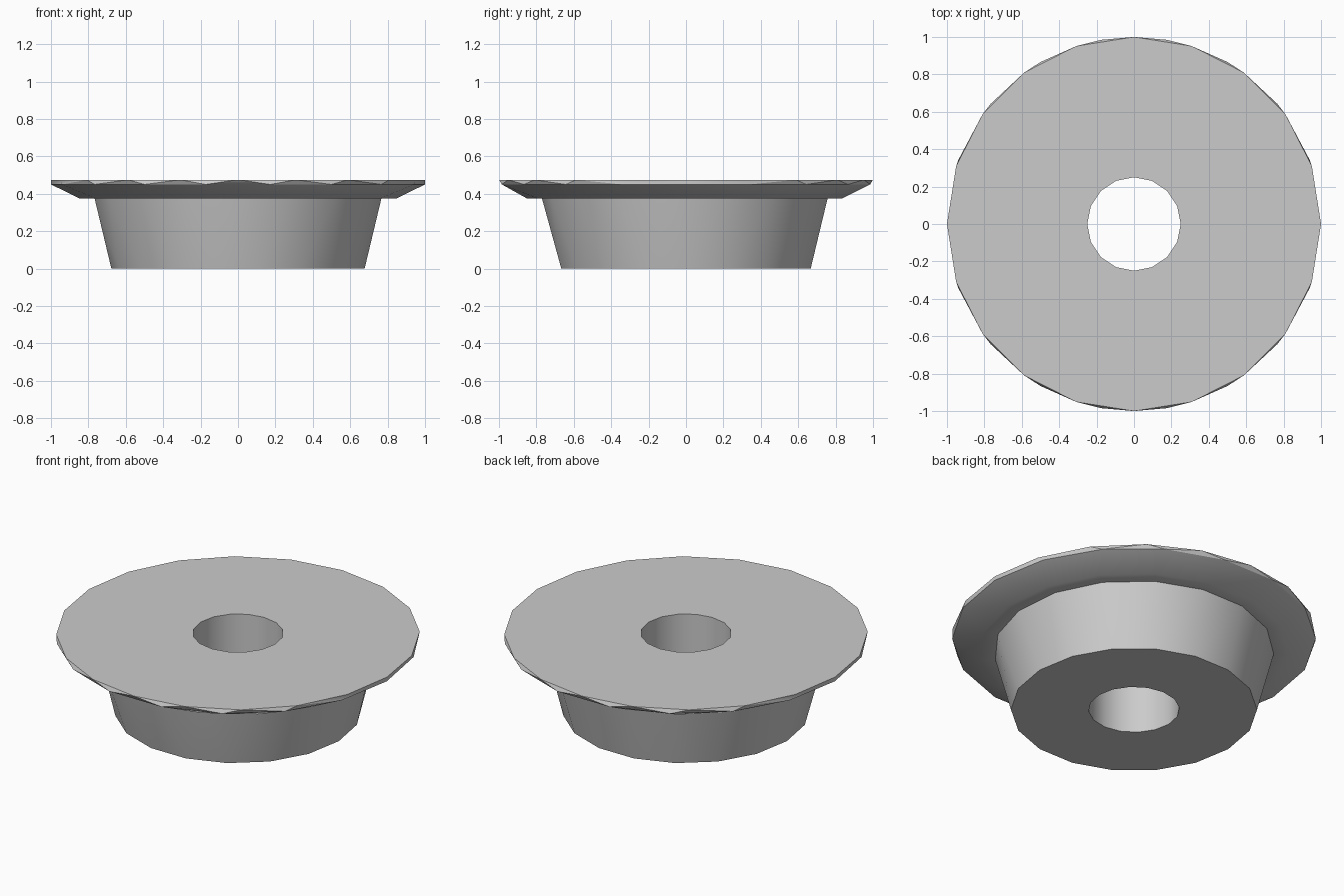
import bpy
import bmesh
from math import cos, sin, pi, radians

cube = bpy.data.objects.get("Cube")
if cube:
    bpy.data.objects.remove(cube, do_unlink=True)

# Plain grey metal
grey = bpy.data.materials.new("plain grey")
grey.use_nodes = True
colour = (0.6, 0.6, 0.6, 1)
grey.diffuse_color = colour
grey.node_tree.nodes["Principled BSDF"].inputs["Base Color"].default_value = colour

# Closed section around the axis: radius, height, sides, start angle
SECTION = [
    (0.25, 0.475, 16, 0),     # bore top
    (1.00, 0.475, 20, 0),     # rim top
    (1.00, 0.45, 18, 0),      # rim bottom
    (0.85, 0.375, 17, -90),   # end of bevel
    (0.77, 0.375, 17, -90),   # hub top
    (0.677, 0.0, 18, 0),      # hub foot
    (0.25, 0.0, 16, 0),       # bore foot
]


def add_ring(bm, radius, z, sides, start):
    verts = []
    for i in range(sides):
        a = radians(start) + 2 * pi * i / sides
        verts.append(bm.verts.new((radius * cos(a), radius * sin(a), z)))
    return verts


def stitch(bm, low, high):
    """Join two rings, advancing along whichever lags in angle."""
    (ring_a, start_a), (ring_b, start_b) = low, high
    na, nb = len(ring_a), len(ring_b)
    # line up the second ring with the first one's start
    shift = round((start_a - start_b) / 360 * nb)
    offset = (start_b - start_a) / 360 + shift / nb
    i = j = 0
    while i < na or j < nb:
        a, b = ring_a[i % na], ring_b[(j + shift) % nb]
        next_a, next_b = ring_a[(i + 1) % na], ring_b[(j + 1 + shift) % nb]
        if na == nb:
            bm.faces.new((a, next_a, next_b, b))
            i, j = i + 1, j + 1
        elif j >= nb or (i < na and (i + 0.5) / na <= (j + 0.5) / nb + offset):
            bm.faces.new((a, next_a, b))
            i += 1
        else:
            bm.faces.new((a, next_b, b))
            j += 1


bm = bmesh.new()
rings = [(add_ring(bm, *ring), ring[3]) for ring in SECTION]
for k, ring in enumerate(rings):
    stitch(bm, ring, rings[(k + 1) % len(rings)])
bmesh.ops.recalc_face_normals(bm, faces=bm.faces)

mesh = bpy.data.meshes.new("flanged_hub")
bm.to_mesh(mesh)
bm.free()
mesh.materials.append(grey)
hub = bpy.data.objects.new("flanged_hub", mesh)
bpy.context.collection.objects.link(hub)

# Smooth walls, sharp corners
bpy.context.view_layer.objects.active = hub
hub.select_set(True)
bpy.ops.object.shade_smooth_by_angle(angle=radians(30))
